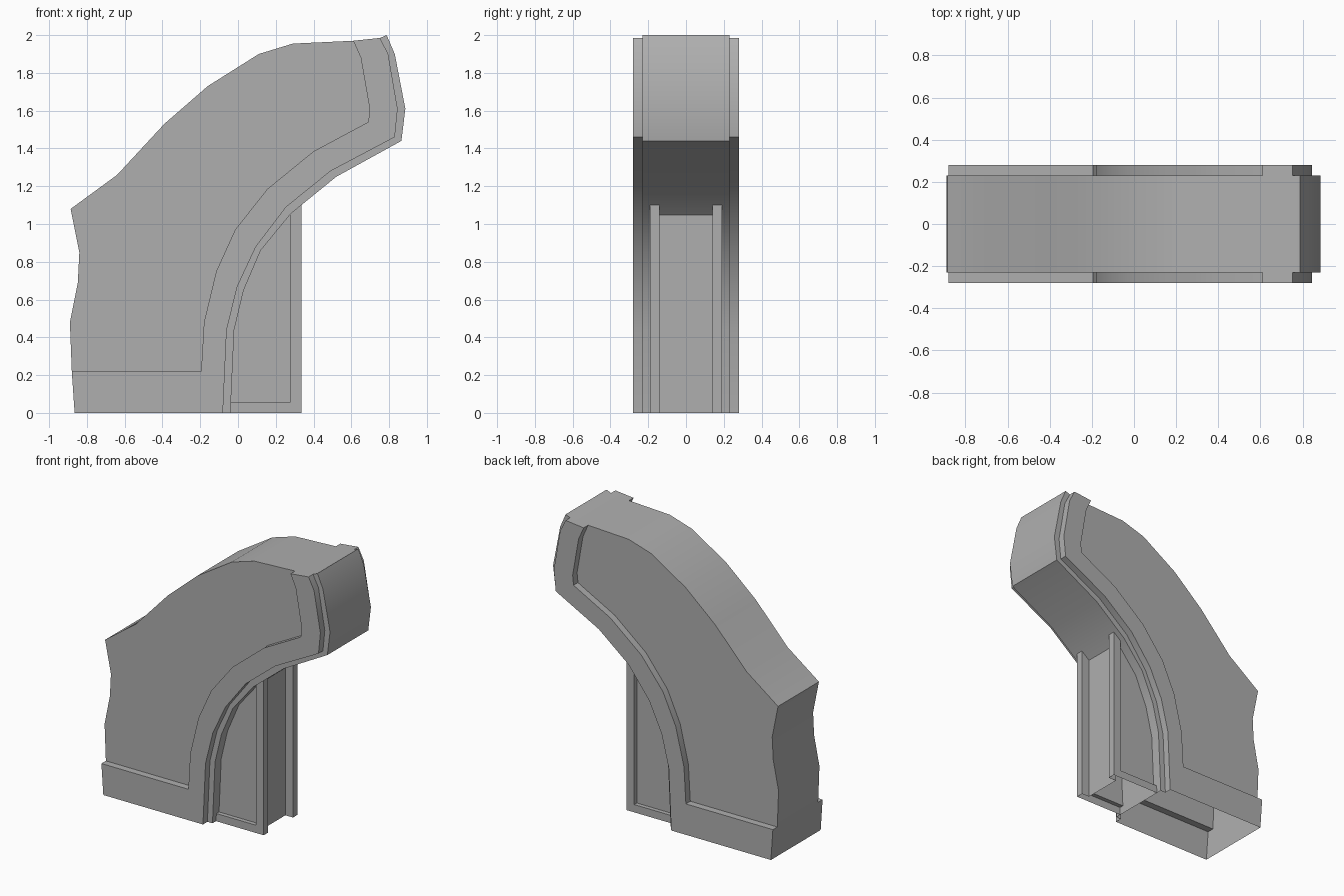
import bpy, bmesh

if "Cube" in bpy.data.objects:
    bpy.data.objects.remove(bpy.data.objects["Cube"])

# Profiles in the XZ plane
back = [(-.88, .22), (-.89, .48), (-.848, .69), (-.84, .85), (-.886, 1.08), (-.64, 1.26),
        (-.39, 1.53), (-.16, 1.73), (.11, 1.90), (.29, 1.955)]
rim_in = [(-.195, .22), (-.18, .48), (-.115, .75), (-.015, .97), (.155, 1.185),
          (.40, 1.385), (.69, 1.54), (.697, 1.61), (.65, 1.88), (.61, 1.97)]
rim_out = [(-.08, 0), (-.06, .44), (-.003, .67), (.095, .88), (.255, 1.09),
           (.49, 1.28), (.83, 1.46), (.845, 1.61), (.795, 1.90), (.752, 1.985)]
core = [(-.04, 0), (-.02, .44), (.03, .65), (.12, .86), (.28, 1.055),
        (.52, 1.25), (.865, 1.44), (.886, 1.61), (.83, 1.90), (.787, 2.0)]
foot = (-.865, 0)

# Dark grey finish
grey = bpy.data.materials.new("dark_grey")
grey.diffuse_color = (.43, .43, .43, 1)
grey.use_nodes = True
grey.node_tree.nodes["Principled BSDF"].inputs["Base Color"].default_value = grey.diffuse_color


def side(bm, pts, y, facing):
    """Flat polygon at depth y whose normal points along facing * Y."""
    f = bm.faces.new([bm.verts.new((x, y, z)) for x, z in pts])
    f.normal_update()
    if f.normal.y * facing < 0:
        f.normal_flip()


def wall(bm, path, y0, y1):
    """Strip along a path; the visible side is on the left of the path."""
    for (xa, za), (xb, zb) in zip(path, path[1:]):
        bm.faces.new([bm.verts.new(c) for c in
                      ((xa, y0, za), (xb, y0, zb), (xb, y1, zb), (xa, y1, za))])


def finish(bm, name):
    bmesh.ops.remove_doubles(bm, verts=bm.verts, dist=.0005)
    me = bpy.data.meshes.new(name)
    bm.to_mesh(me)
    bm.free()
    me.materials.append(grey)
    ob = bpy.data.objects.new(name, me)
    bpy.context.collection.objects.link(ob)
    bpy.ops.object.select_all(action='DESELECT')
    ob.select_set(True)
    bpy.context.view_layer.objects.active = ob
    bpy.ops.object.shade_smooth_by_angle(angle=.5)


# Curved arm: recessed panels, raised rims, open underneath
W, R = .23, .28
bm = bmesh.new()
for s in (-1, 1):
    lo, hi = sorted((s * W, s * R))
    side(bm, back + rim_in[::-1], s * W, s)
    side(bm, [foot, back[0]] + rim_in + rim_out[::-1], s * R, s)
    for i in range(len(core) - 1):
        side(bm, [rim_out[i], core[i], core[i + 1], rim_out[i + 1]], s * W, s)
    wall(bm, [back[0]] + rim_in, lo, hi)
    wall(bm, rim_out[::-1], lo, hi)
    wall(bm, [foot, back[0]], lo, hi)
    wall(bm, [rim_in[-1], rim_out[-1]], lo, hi)
wall(bm, [foot] + back + [rim_in[-1], rim_out[-1]] + core[::-1], -W, W)
finish(bm, "curved_arm")

# Support post under the arm: framed side panels and a channel in the end
P, F, C = .16, .19, .14
bm = bmesh.new()
sill = [(-.038, .055), (.275, .055), (.275, 1.055)]
for s in (-1, 1):
    lo, hi = sorted((s * P, s * F))
    side(bm, [(-.04, 0), (.335, 0), (.335, 1.10)] + sill[::-1], s * F, s)
    side(bm, sill + core[3:0:-1], s * P, s)
    wall(bm, sill, lo, hi)
    lo, hi = sorted((s * C, s * F))
    wall(bm, [(.335, 1.10), (.335, 0)], lo, hi)
    side(bm, [(.275, 0), (.335, 0), (.335, 1.10), (.275, 1.055)], s * C, -s)
wall(bm, [(.275, 1.055), (.275, 0)], -C, C)
finish(bm, "support_post")
